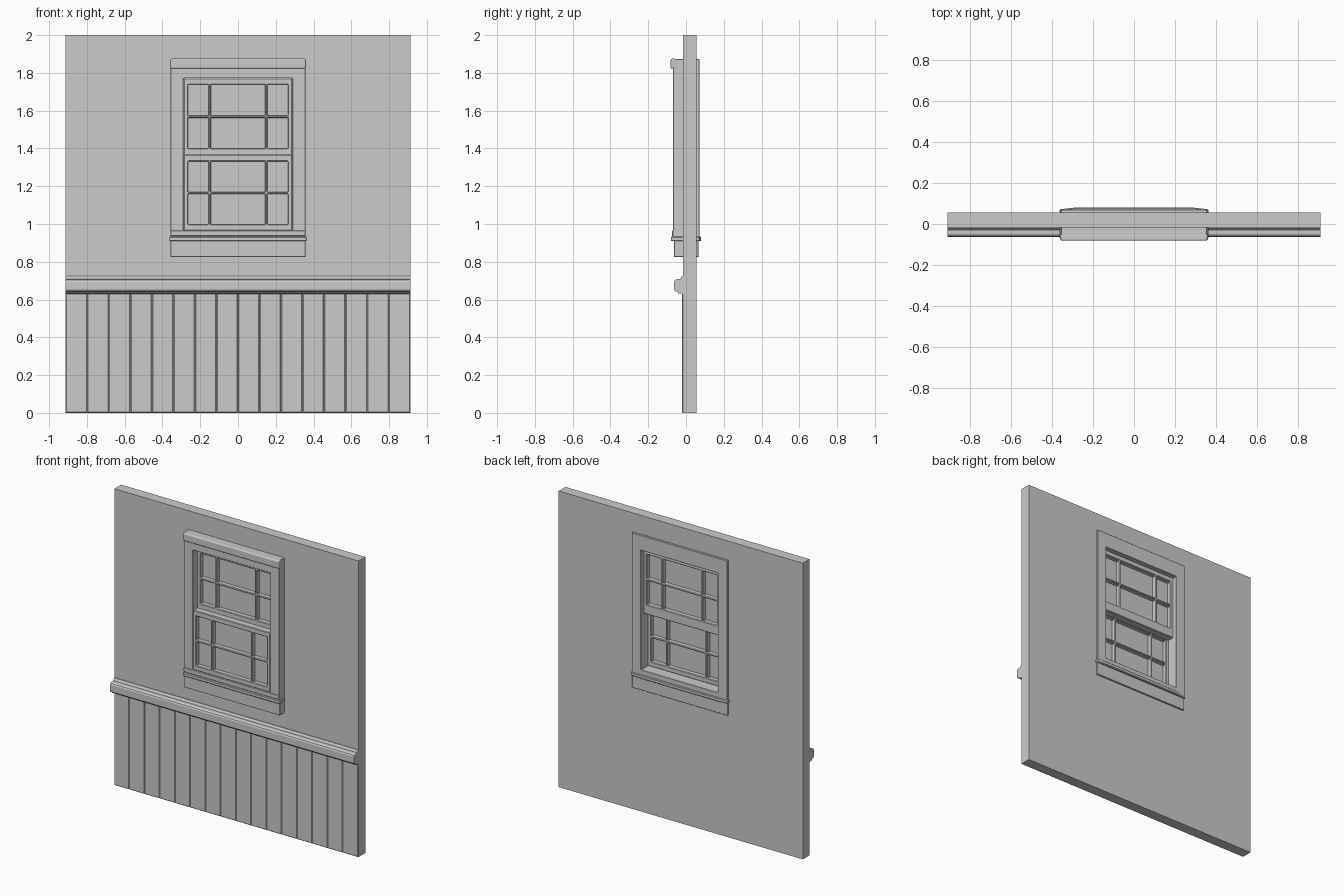
import bpy, bmesh
from mathutils import Vector

if "Cube" in bpy.data.objects:
    bpy.data.objects.remove(bpy.data.objects["Cube"])


def finish(name, bm, bevel=0.0, segments=1):
    bmesh.ops.recalc_face_normals(bm, faces=bm.faces)
    mesh = bpy.data.meshes.new(name)
    bm.to_mesh(mesh)
    bm.free()
    ob = bpy.data.objects.new(name, mesh)
    bpy.context.collection.objects.link(ob)
    if bevel:
        mod = ob.modifiers.new("edge_bevel", 'BEVEL')
        mod.width = bevel
        mod.segments = segments
        mod.limit_method = 'ANGLE'
    return ob


def panel(name, xs, zs, holes, y0, y1, bevel=0.0):
    """Slab on a grid of x and z lines, with the listed cells left open."""
    bm = bmesh.new()
    grid = [[bm.verts.new((x, y0, z)) for z in zs] for x in xs]
    for i in range(len(xs) - 1):
        for j in range(len(zs) - 1):
            if (i, j) not in holes:
                bm.faces.new((grid[i][j], grid[i + 1][j],
                              grid[i + 1][j + 1], grid[i][j + 1]))
    ext = bmesh.ops.extrude_face_region(bm, geom=bm.faces[:], use_keep_orig=True)
    moved = [g for g in ext['geom'] if isinstance(g, bmesh.types.BMVert)]
    bmesh.ops.translate(bm, verts=moved, vec=(0, y1 - y0, 0))
    return finish(name, bm, bevel)


def box(name, x0, x1, y0, y1, z0, z1, bevel=0.0, segments=1):
    bm = bmesh.new()
    bmesh.ops.create_cube(bm, size=1)
    for v in bm.verts:
        v.co = Vector(((x0 + x1) / 2 + v.co.x * (x1 - x0),
                       (y0 + y1) / 2 + v.co.y * (y1 - y0),
                       (z0 + z1) / 2 + v.co.z * (z1 - z0)))
    return finish(name, bm, bevel, segments)


def prism(name, points, vec, bevel=0.0):
    bm = bmesh.new()
    face = bm.faces.new([bm.verts.new(p) for p in points])
    ext = bmesh.ops.extrude_face_region(bm, geom=[face], use_keep_orig=True)
    moved = [g for g in ext['geom'] if isinstance(g, bmesh.types.BMVert)]
    bmesh.ops.translate(bm, verts=moved, vec=vec)
    return finish(name, bm, bevel)


W = 0.912      # half width of the wall
C = 0.357      # half width of the window casing
J = 0.288      # half width of the window opening

# Wall with the window opening
panel("wall", [-W, -0.32, 0.32, W], [0, 0.9, 1.82, 2], {(1, 1)}, -0.016, 0.056)

# Wainscot boards, bevelled so that grooves show between them
boards = 16
pitch = 2 * W / boards
for k in range(boards):
    x = -W + k * pitch
    box(f"wainscot_board_{k + 1}", x + 0.001, x + pitch - 0.001,
        -0.021, -0.012, 0, 0.64, 0.004)

# Chair rail profile swept across the wall
rail = [(-0.012, 0.725), (-0.021, 0.724), (-0.027, 0.718), (-0.030, 0.709),
        (-0.050, 0.708), (-0.059, 0.703), (-0.063, 0.694), (-0.063, 0.652),
        (-0.058, 0.644), (-0.047, 0.641), (-0.040, 0.632), (-0.012, 0.630)]
prism("chair_rail", [(-W, y, z) for y, z in rail], (2 * W, 0, 0))

# Casing that lines the opening and stands proud on both sides
panel("window_casing", [-C, -J, J, C], [0.93, 0.965, 1.772, 1.873], {(1, 1)},
      -0.069, 0.071, 0.002)

# Head moulding, stool and apron
box("head_moulding", -C - 0.002, C + 0.002, -0.081, -0.05, 1.822, 1.875, 0.008, 3)
box("sill_bed", -C, C, -0.073, -0.05, 0.935, 0.965, 0.003)
stool = [(-0.363, -0.072), (-0.355, -0.080), (0.355, -0.080), (0.363, -0.072),
         (0.363, 0.072), (0.29, 0.080), (-0.29, 0.080), (-0.363, 0.072)]
prism("window_stool", [(x, y, 0.909) for x, y in stool], (0, 0, 0.024), 0.004)
box("apron", -C, C, -0.063, 0.066, 0.825, 0.912, 0.002)


# Sashes: bevelled frame with muntins, glass set halfway through
def sash(name, z_lines, y0, y1):
    xs = [-J, -0.264, -0.155, -0.143, 0.143, 0.155, 0.264, J]
    holes = {(i, j) for i in (1, 3, 5) for j in (1, 3)}
    panel(name + "_sash", xs, z_lines, holes, y0, y1, 0.004)
    mid = (y0 + y1) / 2
    box(name + "_glass", -0.27, 0.27, mid - 0.003, mid + 0.003,
        z_lines[1] - 0.005, z_lines[-2] + 0.005)


sash("upper", [1.335, 1.40, 1.562, 1.574, 1.738, 1.772], -0.025, 0.043)
sash("lower", [0.965, 0.998, 1.158, 1.170, 1.332, 1.367], -0.069, -0.002)
